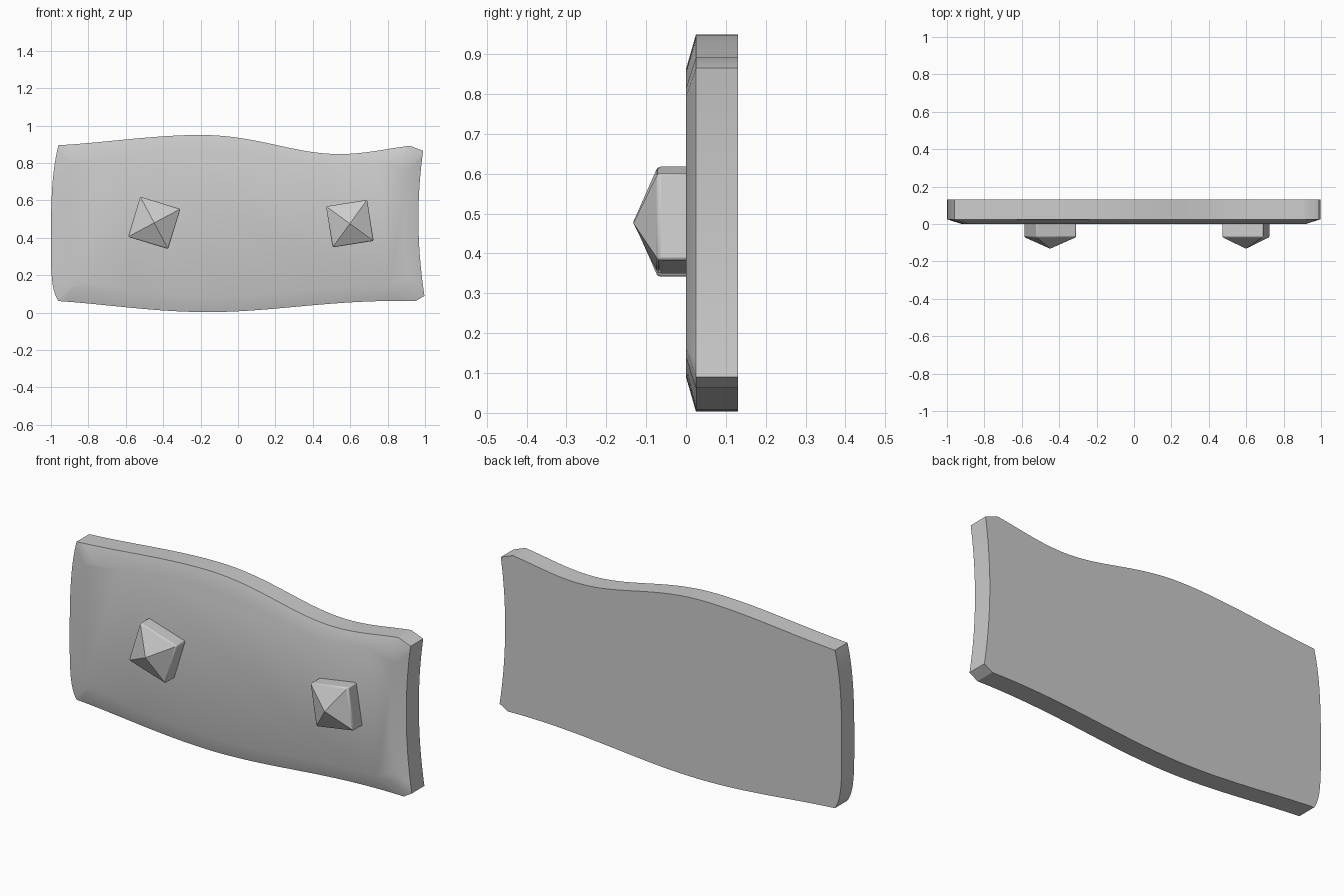
import bpy
import bmesh
import math
from mathutils import Vector, Matrix, geometry

if "Cube" in bpy.data.objects:
    bpy.data.objects.remove(bpy.data.objects["Cube"])

# One plain grey for everything
grey = bpy.data.materials.new("plain_grey")
grey.use_nodes = True
colour = (0.6, 0.6, 0.6, 1)
grey.diffuse_color = colour
grey.node_tree.nodes["Principled BSDF"].inputs["Base Color"].default_value = colour


def add_object(name, bm):
    bmesh.ops.recalc_face_normals(bm, faces=bm.faces)
    mesh = bpy.data.meshes.new(name)
    bm.to_mesh(mesh)
    bm.free()
    mesh.materials.append(grey)
    obj = bpy.data.objects.new(name, mesh)
    bpy.context.collection.objects.link(obj)
    return obj


def shade(obj):
    bpy.ops.object.select_all(action='DESELECT')
    obj.select_set(True)
    bpy.context.view_layer.objects.active = obj
    bpy.ops.object.shade_smooth_by_angle(angle=math.radians(30))


# Board outline: bezier spans (start, handle, handle, end), clockwise;
# gaps between spans become the straight clipped corners
SPANS = [
    ((-.96, .895), (-.7, .91), (-.45, .95), (-.2, .95)),
    ((-.2, .95), (.1, .95), (.3, .848), (.54, .848)),
    ((.54, .848), (.68, .848), (.78, .875), (.92, .892)),
    ((.99, .865), (.955, .62), (.955, .36), (.997, .09)),
    ((.95, .062), (.5, .072), (.2, .003), (-.16, .003)),
    ((-.16, .003), (-.45, .003), (-.7, .045), (-.96, .062)),
    ((-.96, .062), (-1.0, .12), (-1.0, .22), (-1.0, .4)),
    ((-1.0, .4), (-1.0, .6), (-.995, .76), (-.96, .895)),
]
outline = []
for span in SPANS:
    for p in geometry.interpolate_bezier(*[Vector(p) for p in span], 20):
        if not outline or (p - outline[-1]).length > 1e-4:
            outline.append(p.to_2d())
if (outline[0] - outline[-1]).length < 1e-4:
    outline.pop()

# Board: straight sides with a shallow raised front
MID = .475
bm = bmesh.new()
rings = []
for y, sx, sz in ((.13, 1, 1), (.025, 1, 1), (0, .92, .815)):
    rings.append([bm.verts.new((p.x * sx, y, MID + (p.y - MID) * sz)) for p in outline])
count = len(outline)
for a, b in zip(rings, rings[1:]):
    for i in range(count):
        j = (i + 1) % count
        bm.faces.new((a[i], a[j], b[j], b[i]))
bm.faces.new(rings[0])
bm.faces.new(rings[-1])
shade(add_object("board", bm))


# Studs: square blocks with a pyramid point
def stud(name, x, z, side, turn):
    bm = bmesh.new()
    bmesh.ops.create_cube(bm, size=1)
    bmesh.ops.scale(bm, verts=bm.verts, vec=(side, .09, side))
    front = min(bm.faces, key=lambda f: f.calc_center_median().y)
    tip = bmesh.ops.poke(bm, faces=[front])["verts"][0]
    tip.co.y -= .062
    bmesh.ops.transform(bm, verts=bm.verts,
                        matrix=Matrix.Translation((x, -.025, z))
                        @ Matrix.Rotation(math.radians(turn), 4, 'Y'))
    obj = add_object(name, bm)
    bevel = obj.modifiers.new("soft_edges", 'BEVEL')
    bevel.width = .007
    bevel.segments = 2
    bevel.limit_method = 'ANGLE'
    bevel.angle_limit = math.radians(50)
    shade(obj)


stud("right_stud", -.448, .48, .224, 17)
stud("left_stud", .598, .476, .222, -9)
